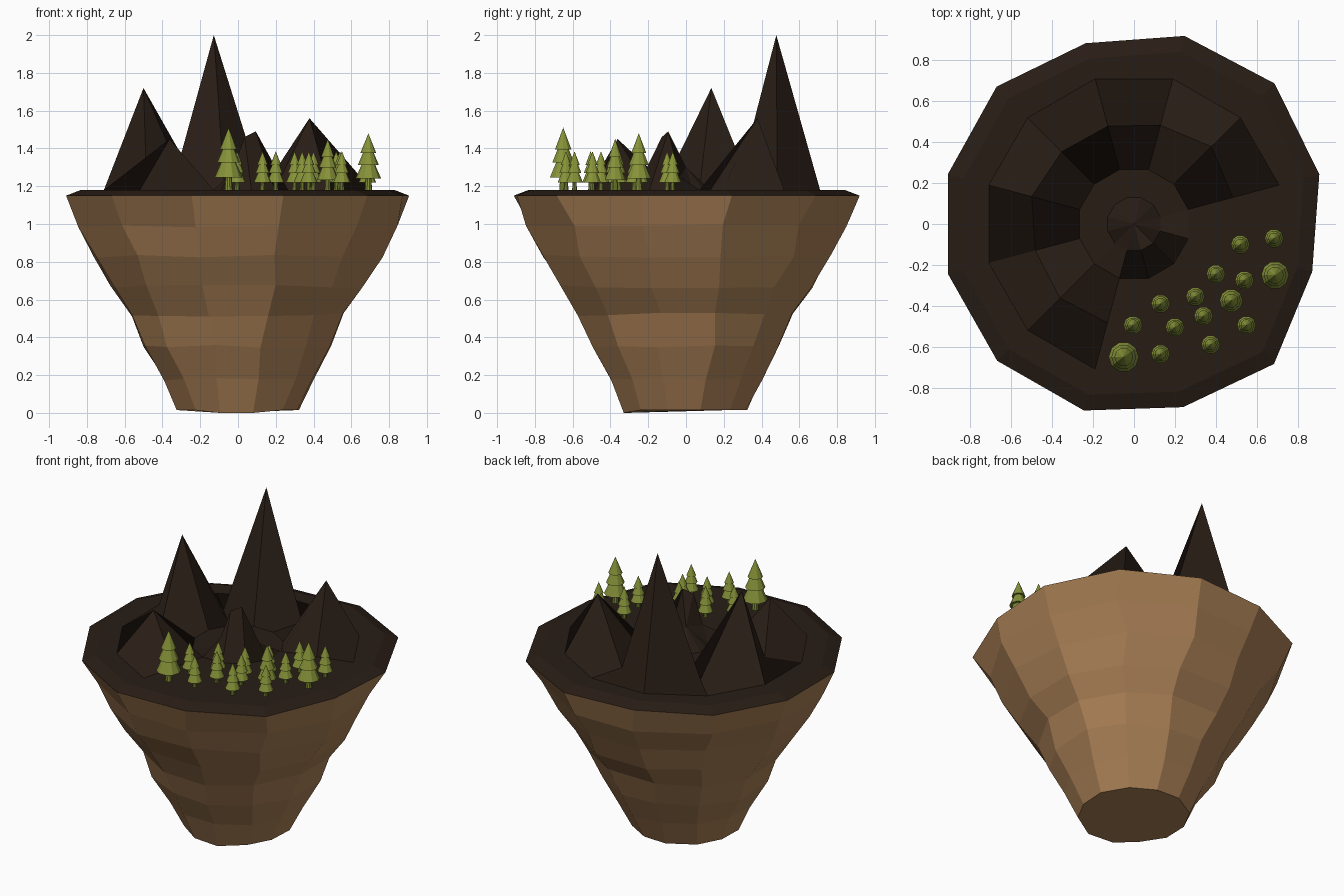
import bpy, bmesh, math, random

if "Cube" in bpy.data.objects:
    bpy.data.objects.remove(bpy.data.objects["Cube"])

random.seed(7)
N = 12
ANG = [math.radians(15 + 30 * k) for k in range(N)]
RIM = [.938, .972, .952, .915, .95, .942, .942, .946, .944, .927, .968, .902]


def material(name, rgb):
    m = bpy.data.materials.new(name)
    m.diffuse_color = (*rgb, 1)
    m.use_nodes = True
    m.node_tree.nodes["Principled BSDF"].inputs["Base Color"].default_value = m.diffuse_color
    return m


def finish(bm, name, mat, recalc=True):
    if recalc:
        bmesh.ops.recalc_face_normals(bm, faces=bm.faces)
    me = bpy.data.meshes.new(name)
    bm.to_mesh(me)
    bm.free()
    me.materials.append(mat)
    ob = bpy.data.objects.new(name, me)
    bpy.context.collection.objects.link(ob)
    return ob


def polar(r, a, z):
    return (r * math.cos(a), r * math.sin(a), z)


def bridge(bm, a, b, turn=0):
    # quads between two rings; turn picks the diagonal they fold along
    n = len(a)
    for i in range(n):
        j = (i + 1) % n
        q = [a[i], a[j], b[j], b[i]]
        bm.faces.new(q[turn:] + q[:turn])


rock_mat = material("rock", (.40, .215, .092))
soil_mat = material("dark_soil", (.021, .012, .0075))
leaf_mat = material("foliage", (.24, .29, .04))

# rock underside: stacked rough rings
bm = bmesh.new()
rings = []
for r, z in [(.335, .02), (.412, .18), (.515, .35), (.585, .52),
             (.682, .67), (.775, .83), (.86, .99)]:
    rings.append([bm.verts.new(polar(r * random.uniform(.975, 1.02),
                                     a + random.uniform(-.04, .04),
                                     z + random.uniform(-.01, .01))) for a in ANG])
for v in rings[0]:
    v.co.z = .015
rings[0][8].co.z = rings[0][9].co.z = 0
rings.append([bm.verts.new(polar(r, a, 1.15)) for r, a in zip(RIM, ANG)])
for lo, hi in zip(rings, rings[1:]):
    bridge(bm, lo, hi)
bm.faces.new(rings[0][::-1])
finish(bm, "rock_base", rock_mat)

# top surface: concentric rings with single vertices raised into mountains
bm = bmesh.new()
GROUND = 1.18
peaks = {1: (.535, 1.56), 3: (.495, 2.0), 5: (.518, 1.72), 7: (.512, 1.45)}
knoll = {8: 1.27, 9: 1.46, 10: 1.49, 11: 1.25}
top = [[bm.verts.new(polar(r, a, 1.15)) for r, a in zip(RIM, ANG)],
       [bm.verts.new(polar(r * .915, a, GROUND)) for r, a in zip(RIM, ANG)],
       [bm.verts.new(polar(.735, a, GROUND)) for a in ANG]]
top.append([bm.verts.new(polar(peaks.get(k, (.5, 0))[0], a, peaks.get(k, (0, GROUND))[1]))
            for k, a in enumerate(ANG)])
top.append([bm.verts.new(polar(.275, a, GROUND)) for a in ANG])
top.append([bm.verts.new(polar(.133, a, knoll.get(k, GROUND))) for k, a in enumerate(ANG)])
for (outer, inner), turn in zip(zip(top, top[1:]), (0, 0, 0, 1, 1)):
    bridge(bm, outer, inner, turn)
mid = bm.verts.new((0, 0, 1.3))
for i in range(N):
    bm.faces.new((top[-1][i], top[-1][(i + 1) % N], mid))
finish(bm, "mountain_ground", soil_mat, recalc=False)


# trees: splayed trunk and three overlapping cone tiers
def tree(name, x, y, h, r):
    bm = bmesh.new()
    sides = 10

    def ring(rad, z):
        return [bm.verts.new((x + rad * r * math.cos(2 * math.pi * k / sides),
                              y + rad * r * math.sin(2 * math.pi * k / sides),
                              GROUND + z * h)) for k in range(sides)]

    def cone(r0, z0, z1):
        base = ring(r0, z0)
        tip = bm.verts.new((x, y, GROUND + z1 * h))
        bm.faces.new(base[::-1])
        for k in range(sides):
            bm.faces.new((base[k], base[(k + 1) % sides], tip))

    low, up = ring(.3, -.02), ring(.2, .3)
    bm.faces.new(low[::-1])
    bridge(bm, low, up)
    for tier in [(1, .2, .72), (.82, .44, .88), (.62, .65, 1)]:
        cone(*tier)
    finish(bm, name, leaf_mat)


big = [(-.05, -.65, .33, .074), (.69, -.25, .3, .068), (.475, -.375, .27, .057)]
small = [(.13, -.635), (-.005, -.495), (.13, -.39), (.2, -.505), (.375, -.59), (.34, -.45),
         (.3, -.355), (.4, -.245), (.55, -.495), (.54, -.275), (.52, -.1), (.685, -.07)]
for i, t in enumerate(big + [(x, y, .205, .046) for x, y in small]):
    tree(f"pine_tree_{i + 1}", *t)
